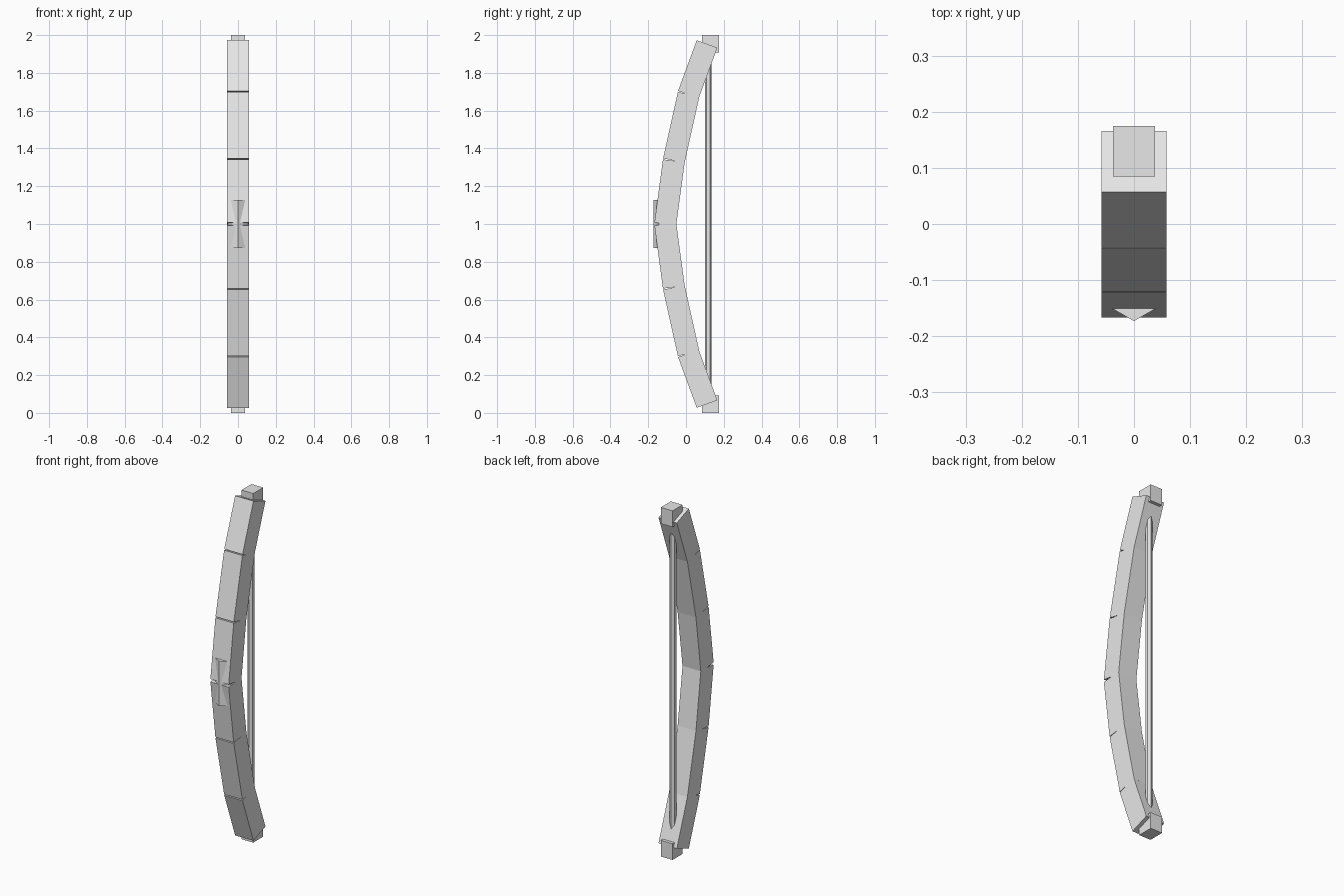
import bpy
import bmesh
from mathutils import Vector

if "Cube" in bpy.data.objects:
    bpy.data.objects.remove(bpy.data.objects["Cube"])

grey = bpy.data.materials.new("light grey")
grey.diffuse_color = (0.8, 0.8, 0.8, 1)
grey.use_nodes = True
grey.node_tree.nodes["Principled BSDF"].inputs["Base Color"].default_value = grey.diffuse_color

WIDTH = 0.116


def finish(name, bm):
    bmesh.ops.recalc_face_normals(bm, faces=bm.faces)
    mesh = bpy.data.meshes.new(name)
    bm.to_mesh(mesh)
    bm.free()
    mesh.materials.append(grey)
    obj = bpy.data.objects.new(name, mesh)
    bpy.context.collection.objects.link(obj)
    return obj


def prism(name, profile, half_x):
    """Extrude a (y, z) profile across x."""
    bm = bmesh.new()
    face = bm.faces.new([bm.verts.new((-half_x, y, z)) for y, z in profile])
    out = bmesh.ops.extrude_face_region(bm, geom=[face])
    moved = [v for v in out["geom"] if isinstance(v, bmesh.types.BMVert)]
    bmesh.ops.translate(bm, verts=moved, vec=(2 * half_x, 0, 0))
    return finish(name, bm)


def hex_rod(name, y, radius, z0, z1):
    """Upright six-sided rod with edges facing front and back."""
    bm = bmesh.new()
    bmesh.ops.create_cone(bm, cap_ends=True, segments=6, radius1=radius,
                          radius2=radius, depth=z1 - z0)
    # put a corner at +y / -y
    if max(v.co.y for v in bm.verts) < radius * 0.95:
        for v in bm.verts:
            v.co.x, v.co.y = v.co.y, v.co.x
    bmesh.ops.translate(bm, verts=bm.verts, vec=(0, y, (z0 + z1) / 2))
    return finish(name, bm)


# outer edges (y, z) of the upper limb blocks, tip to grip
limbs = {
    "tip_limb": ((0.057, 1.973), (-0.042, 1.705)),
    "middle_limb": ((-0.043, 1.699), (-0.121, 1.348)),
    "grip_limb": ((-0.122, 1.342), (-0.167, 1.008)),
}

for side, mirror in (("upper", False), ("lower", True)):
    def place(p):
        return (p[0], 2 - p[1]) if mirror else (p[0], p[1])

    # straight square blocks stepping round the curve
    for part, (a, b) in limbs.items():
        a, b = Vector(a), Vector(b)
        d = (b - a).normalized()
        n = Vector((-d.y, d.x)) * WIDTH
        prism(f"{side}_{part}", [place(p) for p in (a, b, b + n, a + n)], WIDTH / 2)

    # string nock block at the tip
    nock = [(0.085, 1.907), (0.175, 1.907), (0.175, 2.0), (0.085, 2.0)]
    prism(f"{side}_nock", [place(p) for p in nock], 0.037)

# grip core and string
hex_rod("grip_core", -0.1125, 0.0605, 0.872, 1.128)
hex_rod("bow_string", 0.117, 0.0175, 0.05, 1.95)
